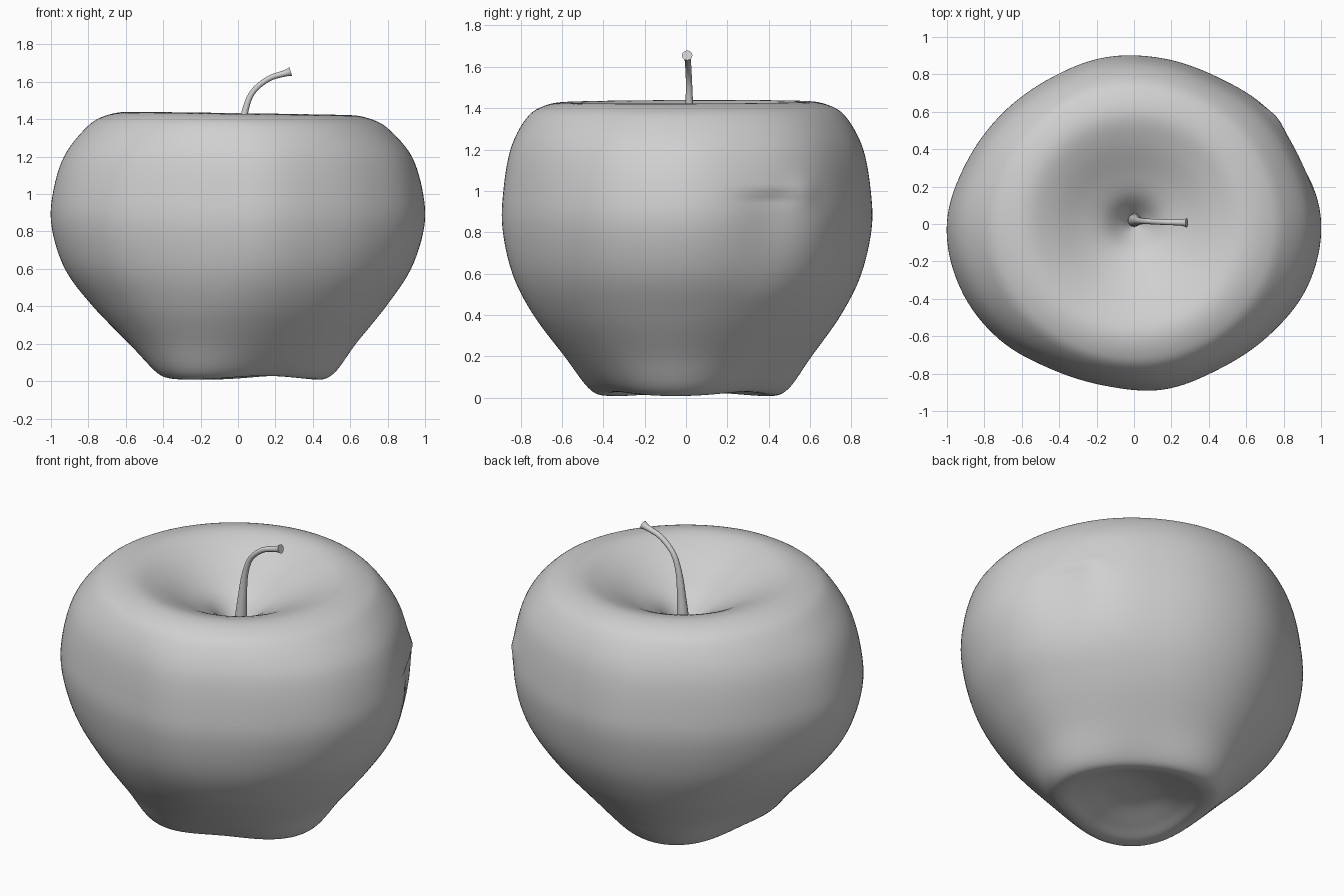
import bpy, bmesh, math
from mathutils import Vector

if "Cube" in bpy.data.objects:
    bpy.data.objects.remove(bpy.data.objects["Cube"])


def material(name, col):
    m = bpy.data.materials.new(name)
    m.diffuse_color = (*col, 1)
    m.use_nodes = True
    m.node_tree.nodes["Principled BSDF"].inputs["Base Color"].default_value = m.diffuse_color
    return m


GREY = material("plain grey", (0.63, 0.63, 0.63))


def spline(pts, t, closed=False):
    """Catmull-Rom through tuples, t in segments."""
    n = len(pts)
    i = int(math.floor(t))
    if not closed:
        i = min(i, n - 2)
    u = t - i
    pick = (lambda k: pts[k % n]) if closed else (lambda k: pts[max(0, min(n - 1, k))])
    out = []
    for a, b, c, d in zip(pick(i - 1), pick(i), pick(i + 1), pick(i + 2)):
        out.append(0.5 * (2 * b + (c - a) * u + (2 * a - 5 * b + 4 * c - d) * u * u
                          + (3 * b - a - 3 * c + d) * u ** 3))
    return out


def skin(name, rings, start=None, end=None):
    """Join rings of points into a smooth skin, closed by end points."""
    bm = bmesh.new()
    vr = [[bm.verts.new(p) for p in r] for r in rings]
    n = len(vr[0])
    for a, b in zip(vr, vr[1:]):
        for k in range(n):
            bm.faces.new((a[k], a[(k + 1) % n], b[(k + 1) % n], b[k]))
    for ring, tip in ((vr[0], start), (vr[-1], end)):
        if tip is not None:
            c = bm.verts.new(tip)
            for k in range(n):
                bm.faces.new((ring[k], ring[(k + 1) % n], c))
    bmesh.ops.recalc_face_normals(bm, faces=bm.faces)
    me = bpy.data.meshes.new(name)
    bm.to_mesh(me)
    bm.free()
    me.materials.append(GREY)
    ob = bpy.data.objects.new(name, me)
    bpy.context.collection.objects.link(ob)
    for p in me.polygons:
        p.use_smooth = True
    return ob


# Fruit profile: radius, height, share of the belly outline, share of base lobes
profile = [(0.02, 0.10, 0, 0), (0.15, 0.085, 0, 0.2), (0.29, 0.04, 0, 0.7), (0.39, 0.008, 0, 1),
           (0.475, 0.04, 0.05, 1), (0.61, 0.20, 0.2, 0.45), (0.785, 0.40, 0.5, 0.12),
           (0.925, 0.60, 0.85, 0), (0.995, 0.82, 1, 0), (0.99, 1.0, 1, 0),
           (0.93, 1.2, 0.8, 0), (0.81, 1.35, 0.4, 0), (0.71, 1.41, 0.2, 0),
           (0.58, 1.43, 0, 0), (0.45, 1.39, 0, 0), (0.30, 1.315, 0, 0),
           (0.16, 1.24, 0, 0), (0.07, 1.15, 0, 0), (0.015, 1.08, 0, 0)]
# Belly outline every 20 degrees
outline = [(r,) for r in (1.0, .965, .945, .905, .90, .905, .90, .92, .955,
                          1.0, .99, .95, .895, .88, .90, .90, .935, .985)]

SEG, STEPS = 144, 6
rings = []
for s in range((len(profile) - 1) * STEPS + 1):
    r, z, w, lobe = spline(profile, s / STEPS)
    ring = []
    for k in range(SEG):
        deg = k * 360 / SEG
        o = spline(outline, deg / 20, True)[0]
        wave = math.cos(math.radians(3 * (deg + 7)))
        rad = r * (1 + w * (o - 1)) * (1 + 0.08 * lobe * wave)
        # shallow bruise under a small ledge on the back right side
        if 0.5 < z < 0.97:
            rad -= 0.024 * math.exp(-((deg - 26) / 10) ** 2) * min(1, (z - 0.5) / 0.35)
        rad += 0.015 * math.exp(-((deg - 37) / 5) ** 2 - ((z - 0.99) / 0.07) ** 2)
        a = math.radians(deg)
        # rim leans slightly to one side, base rises between its lobes
        lean = 0.009 * min(1, r / 0.5) * math.cos(a - 2.9) if z > 1.2 else 0
        ring.append((rad * math.cos(a), rad * math.sin(a),
                     z + lean * min(1, (z - 1.2) / 0.2) + 0.01 * max(0, lobe) * (1 - wave)))
    rings.append(ring)
skin("apple_body", rings, (0, 0, 0.102), (0, 0, 1.075))

# Stem: x, y, z, radius along a bent path, flared at the tip
path = [(0.0, 0.02, 1.02, 0.036), (0.005, 0.02, 1.15, 0.034), (0.018, 0.018, 1.3, 0.025),
        (0.035, 0.016, 1.43, 0.018), (0.075, 0.014, 1.54, 0.015), (0.16, 0.01, 1.615, 0.015),
        (0.25, 0.008, 1.645, 0.017), (0.282, 0.006, 1.655, 0.025)]
rings = []
N = (len(path) - 1) * 4
pts = [spline(path, s / 4) for s in range(N + 1)]
for i, p in enumerate(pts):
    c = Vector(p[:3])
    t = (Vector(pts[min(i + 1, N)][:3]) - Vector(pts[max(i - 1, 0)][:3])).normalized()
    side = Vector((0, 1, 0))
    up = t.cross(side).normalized()
    rings.append([c + p[3] * (math.cos(a) * side + math.sin(a) * up)
                  for a in (k * math.tau / 16 for k in range(16))])
stem = skin("stem", rings, pts[0][:3], pts[-1][:3])
bpy.context.view_layer.objects.active = stem
stem.select_set(True)
bpy.ops.object.shade_smooth_by_angle(angle=math.radians(40))
